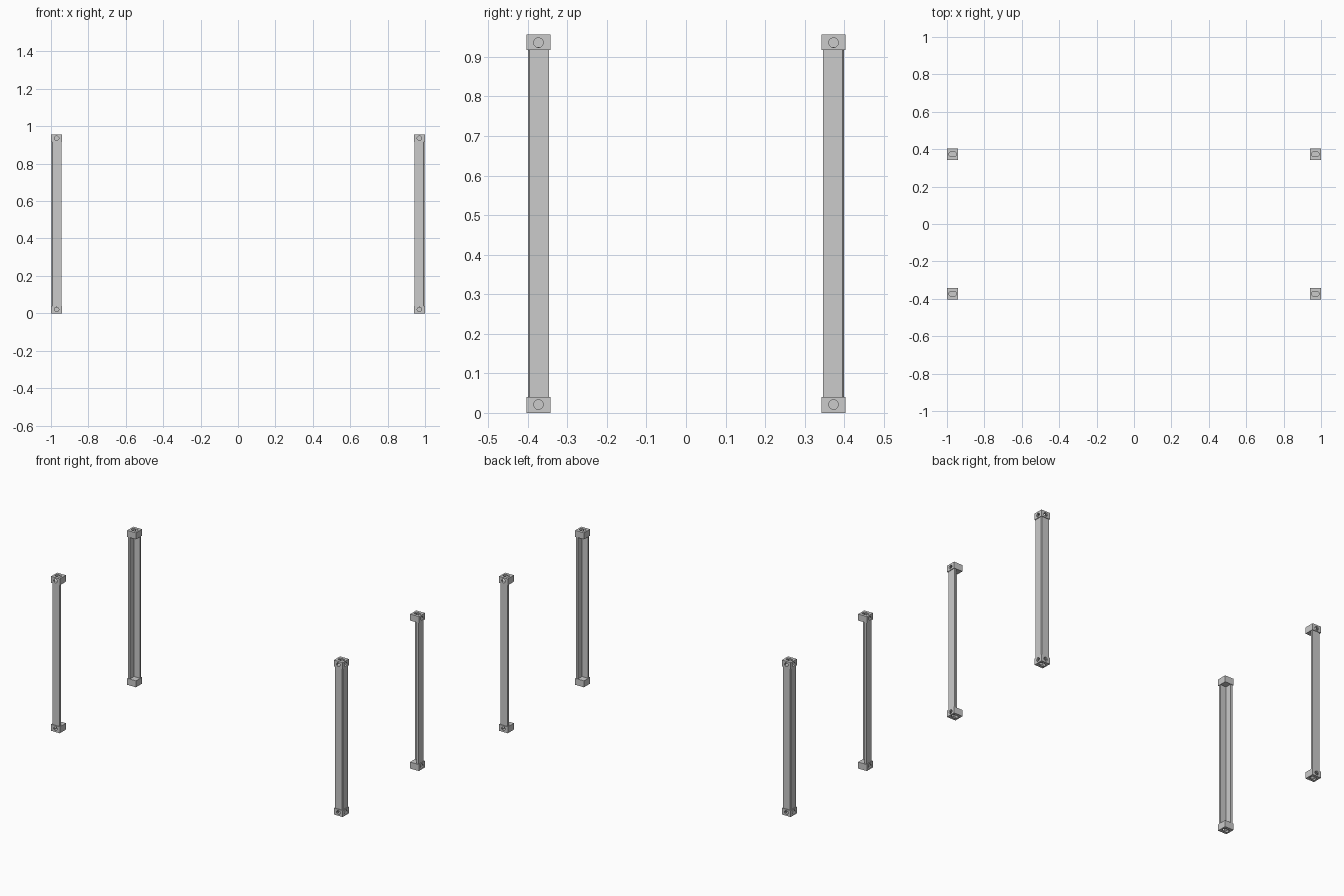
import bpy, bmesh
from math import pi, cos, sin
from mathutils import Vector, Matrix

if "Cube" in bpy.data.objects:
    bpy.data.objects.remove(bpy.data.objects["Cube"])

H = 0.957                      # overall height
X0, X1 = 0.94, 1.0             # casting extents in x
Y0, Y1 = 0.343, 0.403          # casting extents in y
CH = 0.04                      # casting height
CX, CY = (X0 + X1) / 2, (Y0 + Y1) / 2


def prism(name, pts, depth, mat):
    """Extrude a 2D outline along local z, then place it with mat."""
    bm = bmesh.new()
    face = bm.faces.new([bm.verts.new((x, y, 0)) for x, y in pts])
    ext = bmesh.ops.extrude_face_region(bm, geom=[face])
    top = [v for v in ext["geom"] if isinstance(v, bmesh.types.BMVert)]
    bmesh.ops.translate(bm, verts=top, vec=(0, 0, depth))
    bmesh.ops.transform(bm, matrix=mat, verts=bm.verts)
    bmesh.ops.recalc_face_normals(bm, faces=bm.faces)
    me = bpy.data.meshes.new(name)
    bm.to_mesh(me)
    bm.free()
    ob = bpy.data.objects.new(name, me)
    bpy.context.collection.objects.link(ob)
    return ob


def at(x, y, z):
    # heights are stored relative to mid-height so z can be mirrored too
    return Matrix.Translation((x, y, z - H / 2))


def rect(w, d):
    return [(-w / 2, -d / 2), (w / 2, -d / 2), (w / 2, d / 2), (-w / 2, d / 2)]


def slot(r, half, n=12):
    """Circle (half = 0) or rounded slot along x."""
    pts = []
    for side, start in ((half, -pi / 2), (-half, pi / 2)):
        last = n + 1 if half else n
        pts += [(side + r * cos(start + pi * i / n), r * sin(start + pi * i / n))
                for i in range(last)]
    return pts


# corner casting: hollow block with holes in its outer faces
casting = prism("corner_casting", rect(X1 - X0, Y1 - Y0), CH, at(CX, CY, 0))
wall = 0.008
cutters = [
    prism("cavity", rect(X1 - X0 - 2 * wall, Y1 - Y0 - 2 * wall), CH - 2 * wall,
          at(CX, CY, wall)),
    prism("base_slot", slot(0.013, 0.007), 0.03, at(CX, CY, -0.01)),
    prism("end_hole", slot(0.012, 0), 0.03,
          at(CX + 0.01, CY, 0.021) @ Matrix.Rotation(pi / 2, 4, "Y")),
    prism("side_hole", slot(0.012, 0), 0.03,
          at(CX, CY + 0.01, 0.021) @ Matrix.Rotation(-pi / 2, 4, "X")),
]
for c in cutters:
    m = casting.modifiers.new(c.name, "BOOLEAN")
    m.operation, m.solver, m.object = "DIFFERENCE", "EXACT", c
bpy.context.view_layer.update()
deps = bpy.context.evaluated_depsgraph_get()
cut_mesh = bpy.data.meshes.new_from_object(casting.evaluated_get(deps))
casting.modifiers.clear()
casting.data = cut_mesh
for c in cutters:
    bpy.data.objects.remove(c)

# corner post: angle section open towards the middle, outer edge chamfered
xa, xb, ya, yb = 0.943, 0.996, 0.346, 0.399
t, b = 0.014, 0.004
profile = [(xa, yb), (xa, yb - t), (xb - t, yb - t), (xb - t, ya),
           (xb, ya), (xb, yb - b), (xb - b, yb)]
post = prism("corner_post", profile, H - 2 * CH, at(0, 0, CH))

# mirror to all corners
for ob, axes in ((casting, (True, True, True)), (post, (True, True, False))):
    ob.location.z = H / 2
    m = ob.modifiers.new("mirror", "MIRROR")
    m.use_axis = axes
    m.use_mirror_merge = False
